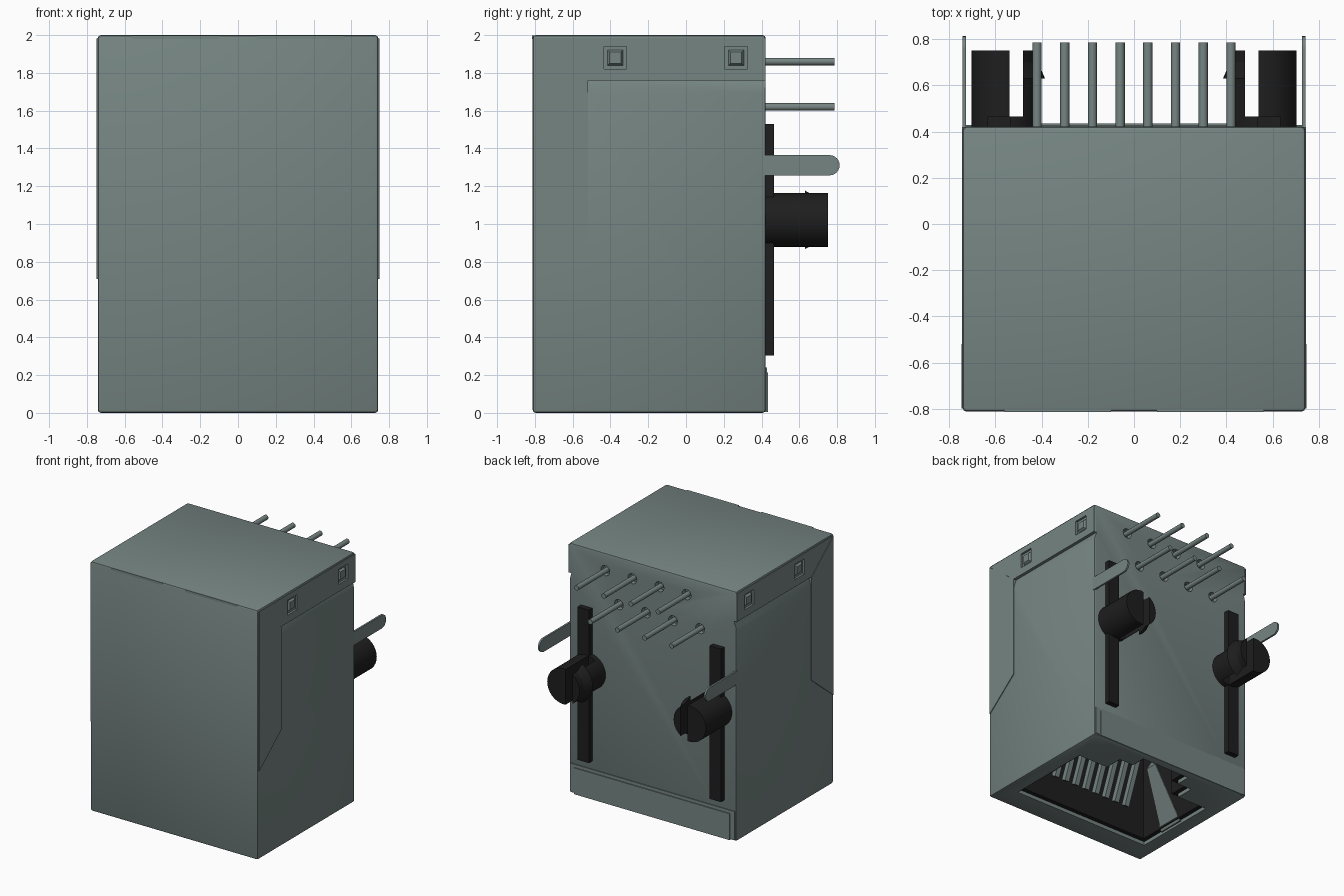
import bpy, bmesh, math
from mathutils import Matrix

cube = bpy.data.objects.get("Cube")
if cube:
    bpy.data.objects.remove(cube, do_unlink=True)


def material(name, rgb, metallic=0.0):
    m = bpy.data.materials.new(name)
    m.use_nodes = True
    m.diffuse_color = (*rgb, 1)
    m.node_tree.nodes["Principled BSDF"].inputs["Base Color"].default_value = (*rgb, 1)
    return m


GREY = material("shield_grey", (0.18, 0.235, 0.225))
BLACK = material("plastic_black", (0.013, 0.013, 0.013))


def finish(name, bm, mat, smooth=False):
    bmesh.ops.recalc_face_normals(bm, faces=bm.faces[:])
    me = bpy.data.meshes.new(name)
    bm.to_mesh(me)
    bm.free()
    me.materials.append(mat)
    ob = bpy.data.objects.new(name, me)
    bpy.context.collection.objects.link(ob)
    if smooth:
        shade(ob)
    return ob


def shade(ob):
    bpy.ops.object.select_all(action='DESELECT')
    ob.select_set(True)
    bpy.context.view_layer.objects.active = ob
    bpy.ops.object.shade_smooth_by_angle(angle=math.radians(35))


def prism(name, pts, axis, lo, hi, mat=GREY):
    """Extrude a 2D outline along an axis; the outline uses the other two axes in order."""
    place = {'x': lambda a, b, t: (t, a, b),
             'y': lambda a, b, t: (a, t, b),
             'z': lambda a, b, t: (a, b, t)}[axis]
    bm = bmesh.new()
    bottom = [bm.verts.new(place(a, b, lo)) for a, b in pts]
    top = [bm.verts.new(place(a, b, hi)) for a, b in pts]
    bm.faces.new(bottom)
    bm.faces.new(top)
    n = len(pts)
    for i in range(n):
        j = (i + 1) % n
        bm.faces.new((bottom[i], bottom[j], top[j], top[i]))
    return finish(name, bm, mat)


def box(name, x, y, z, mat=GREY, bevel=0.0, segments=2):
    bm = bmesh.new()
    size = [r[1] - r[0] for r in (x, y, z)]
    mid = [(r[1] + r[0]) / 2 for r in (x, y, z)]
    bmesh.ops.create_cube(bm, size=1, matrix=Matrix.Translation(mid) @ Matrix.Diagonal((*size, 1)))
    if bevel:
        bmesh.ops.bevel(bm, geom=bm.edges[:], offset=bevel, segments=segments,
                        profile=0.5, affect='EDGES')
    return finish(name, bm, mat, bool(bevel))


def rod(name, x, z, r, y0, y1, mat=GREY, sides=16, tip=None):
    """Cylinder lying along y."""
    bm = bmesh.new()
    m = Matrix.Translation((x, (y0 + y1) / 2, z)) @ Matrix.Rotation(-math.pi / 2, 4, 'X')
    bmesh.ops.create_cone(bm, cap_ends=True, segments=sides, radius1=r,
                          radius2=r if tip is None else tip, depth=y1 - y0, matrix=m)
    return finish(name, bm, mat, True)


def cut(ob, cutters):
    for c in cutters:
        mod = ob.modifiers.new("cut", 'BOOLEAN')
        mod.operation = 'DIFFERENCE'
        mod.solver = 'EXACT'
        mod.object = c
    dg = bpy.context.evaluated_depsgraph_get()
    me = bpy.data.meshes.new_from_object(ob.evaluated_get(dg))
    ob.modifiers.clear()
    ob.data = me


def opening(d):
    """Stepped plug opening, shrunk by d."""
    half = [(0.62 - d, -0.62 + d), (0.62 - d, 0.10 - d), (0.35 - d, 0.10 - d),
            (0.35 - d, 0.25 - d), (0.22 - d, 0.25 - d), (0.22 - d, 0.37 - d)]
    return half + [(-x, y) for x, y in reversed(half)]


PIN_TOP = [(x, 1.86) for x in (0.42, 0.18, -0.06, -0.30)]
PIN_LOW = [(x, 1.62) for x in (0.30, 0.06, -0.18, -0.42)]
LATCHES = (-0.375, 0.265)

# Cutters: plug opening, cavity, pin holes, side grooves, latch windows
cutters = [prism("cut_rim", opening(0), 'z', -0.1, 0.03),
           prism("cut_cavity", opening(0.035), 'z', -0.1, 1.30)]
cutters += [rod("cut_pin_hole", x, z, 0.04, 0.38, 0.5) for x, z in PIN_TOP + PIN_LOW]
windows = []
for s in (-1, 1):
    cutters.append(prism("cut_groove", [(s * 0.742, 1.69), (s * 0.72, 1.76), (s * 0.80, 1.76),
                                        (s * 0.80, 1.69)], 'y', -0.52, 0.6))
    for y in LATCHES:
        windows.append(box("cut_window", sorted((s * 0.728, s * 0.80)),
                           (y - 0.06, y + 0.06), (1.82, 1.94)))

# Shield body with black cavity
body = box("shield_body", (-0.742, 0.742), (-0.812, 0.422), (0, 2), bevel=0.016)
cut(body, cutters + windows)
while len(body.data.materials) < 2:
    body.data.materials.append(BLACK)
body.data.materials[0], body.data.materials[1] = GREY, BLACK
for p in body.data.polygons:
    c = p.center
    inside = abs(c.x) < 0.63 and -0.63 < c.y < 0.40 and 0.02 < c.z < 1.35
    p.material_index = 1 if inside else 0
shade(body)

# Parts mirrored on both sides
for s, side in ((1, "left"), (-1, "right")):
    def span(a, b):
        return sorted((s * a, s * b))

    # Folded shield flaps
    flap = prism(f"top_flap_{side}", [(-0.80, 1.985), (-0.52, 1.76), (0.42, 1.76), (0.42, 1.985)],
                 'x', *span(0.735, 0.745))
    cut(flap, windows)
    prism(f"front_flap_{side}", [(-0.798, 0.71), (-0.52, 0.935), (-0.52, 1.76), (-0.798, 1.983)],
          'x', *span(0.735, 0.748))

    # Latch bumps in the windows
    for i, y in enumerate(LATCHES):
        bm = bmesh.new()
        m = (Matrix.Translation((s * 0.735, y, 1.88)) @ Matrix.Rotation(s * math.pi / 2, 4, 'Y')
             @ Matrix.Rotation(math.pi / 4, 4, 'Z'))
        bmesh.ops.create_cone(bm, cap_ends=True, segments=4, radius1=0.060, radius2=0.042,
                              depth=0.018, matrix=m)
        finish(f"latch_bump_{side}_{i}", bm, GREY)

    # Ground tab with rounded end
    arc = [(0.76 + 0.0535 * math.cos(a), 1.311 + 0.0535 * math.sin(a))
           for a in (math.pi * (k / 12 - 0.5) for k in range(13))]
    prism(f"ground_tab_{side}", [(0.40, 1.3645), (0.40, 1.2575)] + arc, 'x', *span(0.728, 0.743))

    # Black rail on the back
    box(f"rail_{side}", span(0.535, 0.635), (0.41, 0.465), (0.305, 1.53), BLACK)

    # Split mounting peg with a barb on its inner half
    peg = rod(f"peg_{side}", s * 0.56, 1.022, 0.143, 0.41, 0.752, BLACK, 32)
    slot = box("cut_slot", span(0.48, 0.54), (0.465, 0.9), (0.8, 1.3))
    cut(peg, [slot])
    shade(peg)
    cutters.append(slot)
    barb = rod(f"peg_barb_{side}", s * 0.56, 1.022, 0.175, 0.63, 0.752, BLACK, 32, 0.12)
    trim = box("cut_barb", span(0.48, 0.9), (0.5, 0.9), (0.7, 1.4))
    cut(barb, [trim])
    shade(barb)
    cutters.append(trim)

    # Spring contact leaning into the opening
    bm = bmesh.new()
    rings = []
    for x, z, y0, y1 in ((0.60, 0.012, -0.40, -0.18), (0.41, 0.46, -0.34, -0.24),
                         (0.50, 0.62, -0.33, -0.25)):
        rings.append([bm.verts.new((s * (x + dx), y, z))
                      for dx, y in ((0, y0), (0, y1), (0.012, y1), (0.012, y0))])
    for a, b in zip(rings, rings[1:]):
        for i in range(4):
            j = (i + 1) % 4
            bm.faces.new((a[i], a[j], b[j], b[i]))
    bm.faces.new(rings[0])
    bm.faces.new(rings[-1])
    finish(f"side_spring_{side}", bm, GREY)

    # Small fold tab on the front top edge
    box(f"front_fold_{side}", span(0.10, 0.56), (-0.815, -0.795), (1.98, 1.998))

# Folded skirt on the back
box("back_skirt", (-0.73, 0.73), (0.41, 0.428), (0.012, 0.24))
box("back_skirt_plate", (-0.69, 0.69), (0.41, 0.435), (0.004, 0.215))

# Solder pins
for i, (x, z) in enumerate(PIN_TOP + PIN_LOW):
    rod(f"solder_pin_{i + 1}", x, z, 0.02, 0.36, 0.785, GREY, 12)

# Slanted plug contacts
for i in range(8):
    x = (i - 3.5) * 0.098
    prism(f"plug_contact_{i + 1}", [(-0.53, 0.20), (-0.49, 0.18), (-0.14, 1.08), (-0.14, 1.31),
                                    (-0.18, 1.31), (-0.18, 1.09)], 'x', x - 0.02, x + 0.02)

for c in cutters + windows:
    bpy.data.objects.remove(c, do_unlink=True)
